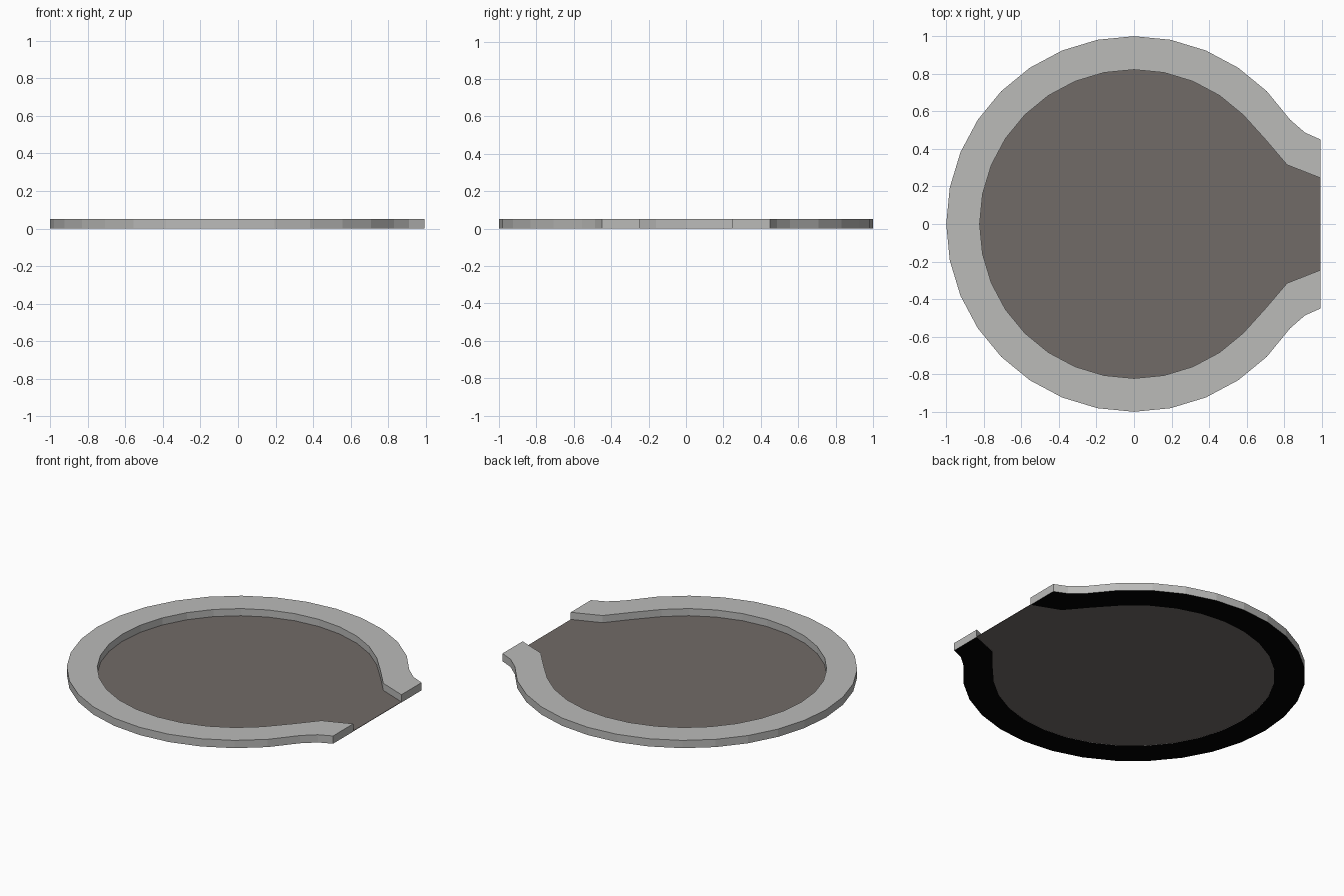
import bpy, bmesh, math

if "Cube" in bpy.data.objects:
    bpy.data.objects.remove(bpy.data.objects["Cube"])


def material(name, rgb):
    m = bpy.data.materials.new(name)
    m.diffuse_color = (*rgb, 1.0)
    m.use_nodes = True
    m.node_tree.nodes["Principled BSDF"].inputs["Base Color"].default_value = m.diffuse_color
    return m


grey = material("light grey", (0.495, 0.495, 0.485))
brown = material("dark warm grey", (0.166, 0.145, 0.136))
black = material("black", (0.0, 0.0, 0.0))

HEIGHT = 0.05
FLOOR = 0.004


def outline(radius, mouth):
    """Open outline: mouth points, 32-sided arc round the back, mirrored mouth."""
    arc = [(radius * math.cos(math.radians(a * 11.25)),
            radius * math.sin(math.radians(a * 11.25))) for a in range(4, 29)]
    return mouth + arc + [(x, -y) for x, y in reversed(mouth)]


outer = outline(1.0, [(0.993, 0.45), (0.91, 0.487), (0.831, 0.556)])
inner = outline(0.822, [(0.993, 0.245), (0.815, 0.315), (0.70, 0.45)])


def make_object(name, bm, mats, rule):
    bmesh.ops.recalc_face_normals(bm, faces=bm.faces)
    bm.normal_update()
    for f in bm.faces:
        f.material_index = rule(f)
    me = bpy.data.meshes.new(name)
    bm.to_mesh(me)
    bm.free()
    for m in mats:
        me.materials.append(m)
    ob = bpy.data.objects.new(name, me)
    bpy.context.collection.objects.link(ob)
    return ob


# Raised rim with an open spout on +x; black underside
bm = bmesh.new()
sections = [[bm.verts.new((*p, z)) for p, z in
             ((o, 0), (o, HEIGHT), (i, HEIGHT), (i, 0))]
            for o, i in zip(outer, inner)]
for a, b in zip(sections, sections[1:]):
    for k in range(4):
        n = (k + 1) % 4
        bm.faces.new((a[k], a[n], b[n], b[k]))
bm.faces.new(sections[0])
bm.faces.new(sections[-1])
make_object("rim", bm, [grey, black], lambda f: 1 if f.normal.z < -0.5 else 0)

# Thin floor plate filling the rim and spout
bm = bmesh.new()
base = bm.faces.new([bm.verts.new((x, y, 0.001)) for x, y in inner])
top = bmesh.ops.extrude_face_region(bm, geom=[base])
bmesh.ops.translate(bm, vec=(0, 0, FLOOR - 0.001),
                    verts=[v for v in top["geom"] if isinstance(v, bmesh.types.BMVert)])
make_object("floor_plate", bm, [brown], lambda f: 0)
